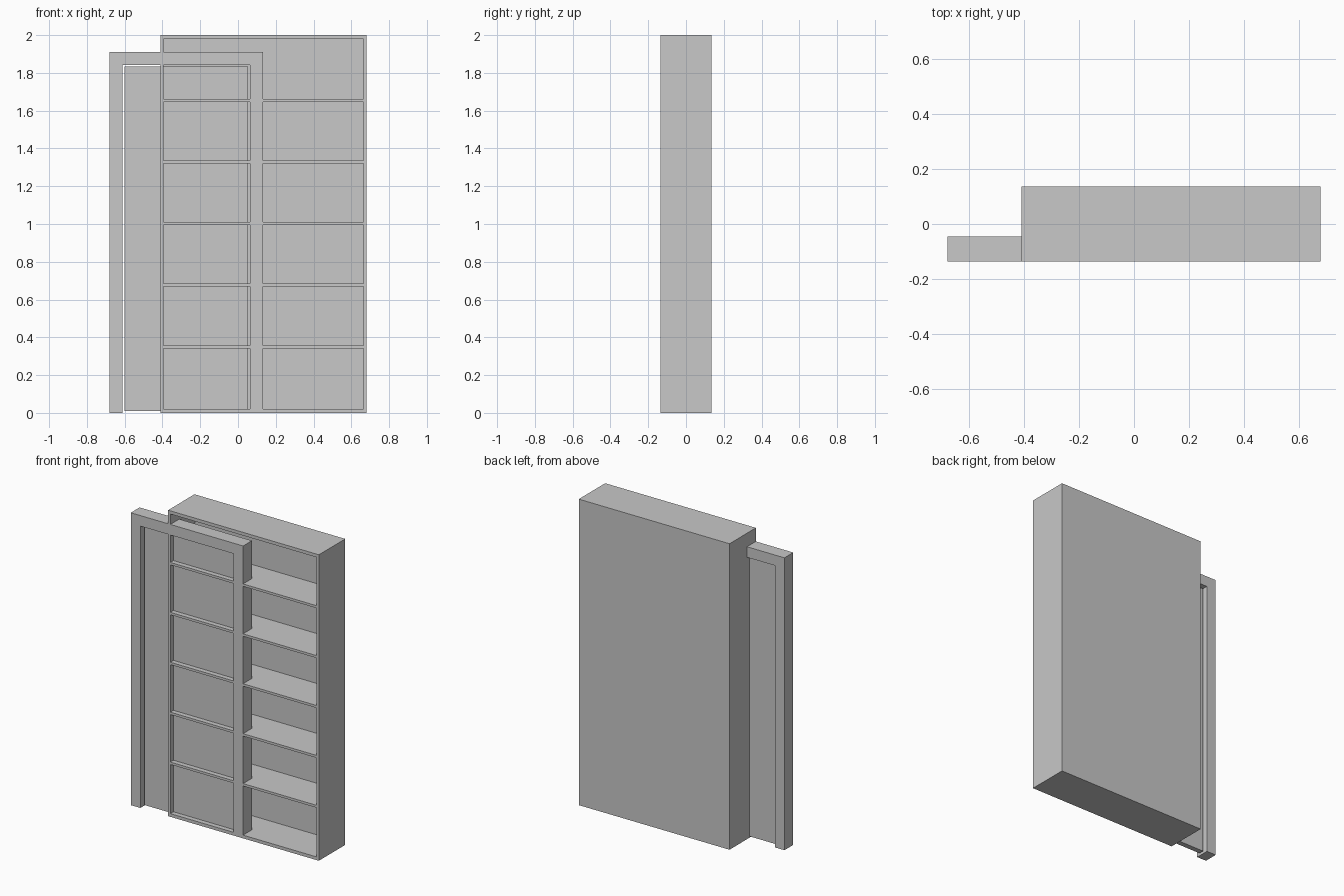
import bpy
import bmesh

cube = bpy.data.objects.get("Cube")
if cube:
    bpy.data.objects.remove(cube, do_unlink=True)

grey = bpy.data.materials.new("light_grey")
colour = (0.58, 0.58, 0.58, 1)
grey.use_nodes = True
grey.diffuse_color = colour
grey.node_tree.nodes["Principled BSDF"].inputs["Base Color"].default_value = colour


def make_object(name, bm):
    bmesh.ops.recalc_face_normals(bm, faces=bm.faces)
    mesh = bpy.data.meshes.new(name)
    bm.to_mesh(mesh)
    bm.free()
    mesh.materials.append(grey)
    obj = bpy.data.objects.new(name, mesh)
    bpy.context.collection.objects.link(obj)
    return obj


def box(name, xs, ys, zs):
    bm = bmesh.new()
    bmesh.ops.create_cube(bm, size=1)
    for v in bm.verts:
        v.co = [span[0] if c < 0 else span[1] for c, span in zip(v.co, (xs, ys, zs))]
    return make_object(name, bm)


def extruded_outline(name, outline, ys):
    bm = bmesh.new()
    face = bm.faces.new([bm.verts.new((x, ys[0], z)) for x, z in outline])
    result = bmesh.ops.extrude_face_region(bm, geom=[face])
    moved = [g for g in result["geom"] if isinstance(g, bmesh.types.BMVert)]
    bmesh.ops.translate(bm, verts=moved, vec=(0, ys[1] - ys[0], 0))
    return make_object(name, bm)


# Bookcase shell: hollow box open to the front
left, right, front, back, top = -0.41, 0.68, -0.136, 0.136, 2.0
wall, cap, back_wall = 0.016, 0.021, 0.018
box("bookcase_right_side", (left, left + wall), (front, back), (0, top))
box("bookcase_left_side", (right - wall, right), (front, back), (0, top))
inner = (left + wall, right - wall)
box("bookcase_bottom", inner, (front, back), (0, cap))
box("bookcase_top", inner, (front, back), (top - cap, top))
box("bookcase_back", inner, (back - back_wall, back), (cap, top - cap))

# Evenly spaced shelves
for i in range(5):
    z = 0.35 + i * 0.3262
    box(f"shelf_{i + 1}", inner, (front, back - back_wall), (z - 0.008, z + 0.008))

# Door frame: one upside-down U profile
x0, x1, head, jamb = -0.68, 0.132, 1.911, 0.069
extruded_outline("door_frame", [
    (x0, 0), (x0, head), (x1, head), (x1, 0),
    (x1 - jamb, 0), (x1 - jamb, head - jamb),
    (x0 + jamb, head - jamb), (x0 + jamb, 0)], (front, -0.045))

# Door leaf with a narrow gap all round
gap = 0.009
box("door_leaf", (x0 + jamb + gap, x1 - jamb - gap), (-0.104, -0.07),
    (gap, head - jamb - gap))
